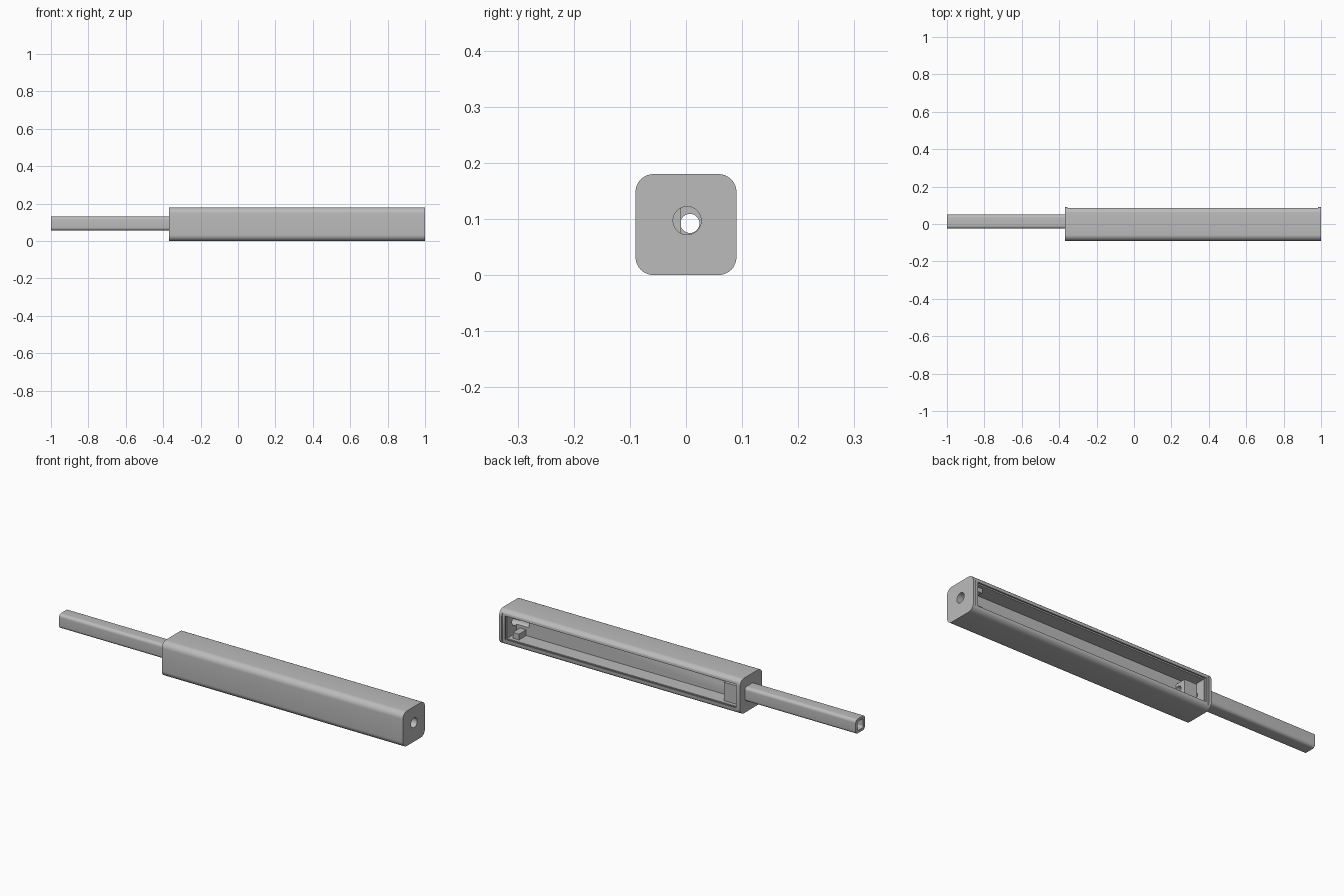
import bpy, bmesh, math
from mathutils import Matrix

if "Cube" in bpy.data.objects:
    bpy.data.objects.remove(bpy.data.objects["Cube"])

grey = bpy.data.materials.new("grey")
grey.use_nodes = True
grey.diffuse_color = (0.5, 0.5, 0.5, 1)
grey.node_tree.nodes["Principled BSDF"].inputs["Base Color"].default_value = (0.5, 0.5, 0.5, 1)


def finish(name, bm):
    bmesh.ops.recalc_face_normals(bm, faces=bm.faces)
    mesh = bpy.data.meshes.new(name)
    bm.to_mesh(mesh)
    bm.free()
    mesh.materials.append(grey)
    ob = bpy.data.objects.new(name, mesh)
    bpy.context.collection.objects.link(ob)
    return ob


def bar(name, xs, ys, zs, radius=0, steps=8):
    """Box along x, with optionally rounded long edges."""
    bm = bmesh.new()
    ring = []
    corners = ((ys[1], zs[1], -1, -1), (ys[0], zs[1], 1, -1),
               (ys[0], zs[0], 1, 1), (ys[1], zs[0], -1, 1))
    for i, (y, z, sy, sz) in enumerate(corners):
        for k in range(steps + 1 if radius else 1):
            a = (i + k / steps) * math.pi / 2
            ring.append(bm.verts.new((xs[0], y + radius * (sy + math.cos(a)) if radius else y,
                                      z + radius * (sz + math.sin(a)) if radius else z)))
    face = bm.faces.new(ring)
    out = bmesh.ops.extrude_face_region(bm, geom=[face])
    moved = [v for v in out["geom"] if isinstance(v, bmesh.types.BMVert)]
    bmesh.ops.translate(bm, verts=moved, vec=(xs[1] - xs[0], 0, 0))
    return finish(name, bm)


def rod(name, xs, y, z, radius):
    bm = bmesh.new()
    place = Matrix.Translation(((xs[0] + xs[1]) / 2, y, z)) @ Matrix.Rotation(math.pi / 2, 4, "Y")
    bmesh.ops.create_cone(bm, cap_ends=True, segments=40, radius1=radius, radius2=radius,
                          depth=xs[1] - xs[0], matrix=place)
    return finish(name, bm)


def cut(target, cutters):
    for cutter in cutters:
        cutter.hide_render = True
        mod = target.modifiers.new("cut", "BOOLEAN")
        mod.operation = "DIFFERENCE"
        mod.solver = "EXACT"
        mod.object = cutter
        bpy.context.view_layer.objects.active = target
        bpy.ops.object.modifier_apply(modifier=mod.name)
        bpy.data.objects.remove(cutter)


def smooth(ob):
    bpy.ops.object.select_all(action="DESELECT")
    ob.select_set(True)
    bpy.context.view_layer.objects.active = ob
    bpy.ops.object.shade_smooth_by_angle(angle=math.radians(30))


# Housing: rounded bar, open at the back, with a slot for a sliding cover
housing = bar("housing", (-0.37, 1), (-0.09, 0.09), (0, 0.18), 0.032)
cut(housing, [
    bar("cover_recess", (-0.355, 0.985), (0.085, 0.2), (-0.1, 0.3)),
    bar("cover_groove", (-0.355, 0.985), (0.068, 0.077), (0.018, 0.162)),
    bar("cavity", (-0.345, 0.97), (-0.009, 0.12), (0.03, 0.152)),
    rod("end_hole", (0.9, 1.1), 0.002, 0.097, 0.025),
    rod("tube_bore", (-0.5, -0.3), 0.007, 0.092, 0.017),
])
smooth(housing)

# Bracket blocks inside both ends of the cavity
tube_block = bar("tube_block", (-0.32, -0.25), (-0.012, 0.05), (0.026, 0.125))
cut(tube_block, [rod("block_bore", (-0.4, -0.2), 0.007, 0.092, 0.017)])
smooth(tube_block)
for name, zs in (("lower_end_block", (0.026, 0.06)), ("upper_end_block", (0.13, 0.156))):
    bar(name, (0.915, 0.95), (-0.012, 0.05), zs)

# Hollow square tube with rounded edges
tube = bar("tube", (-1, -0.365), (-0.025, 0.05), (0.056, 0.13), 0.016)
cut(tube, [bar("tube_inside", (-1.1, -0.372), (-0.011, 0.036), (0.07, 0.116), 0.008)])
cut(tube, [rod("tube_end_bore", (-0.4, -0.3), 0.007, 0.092, 0.017)])
smooth(tube)
